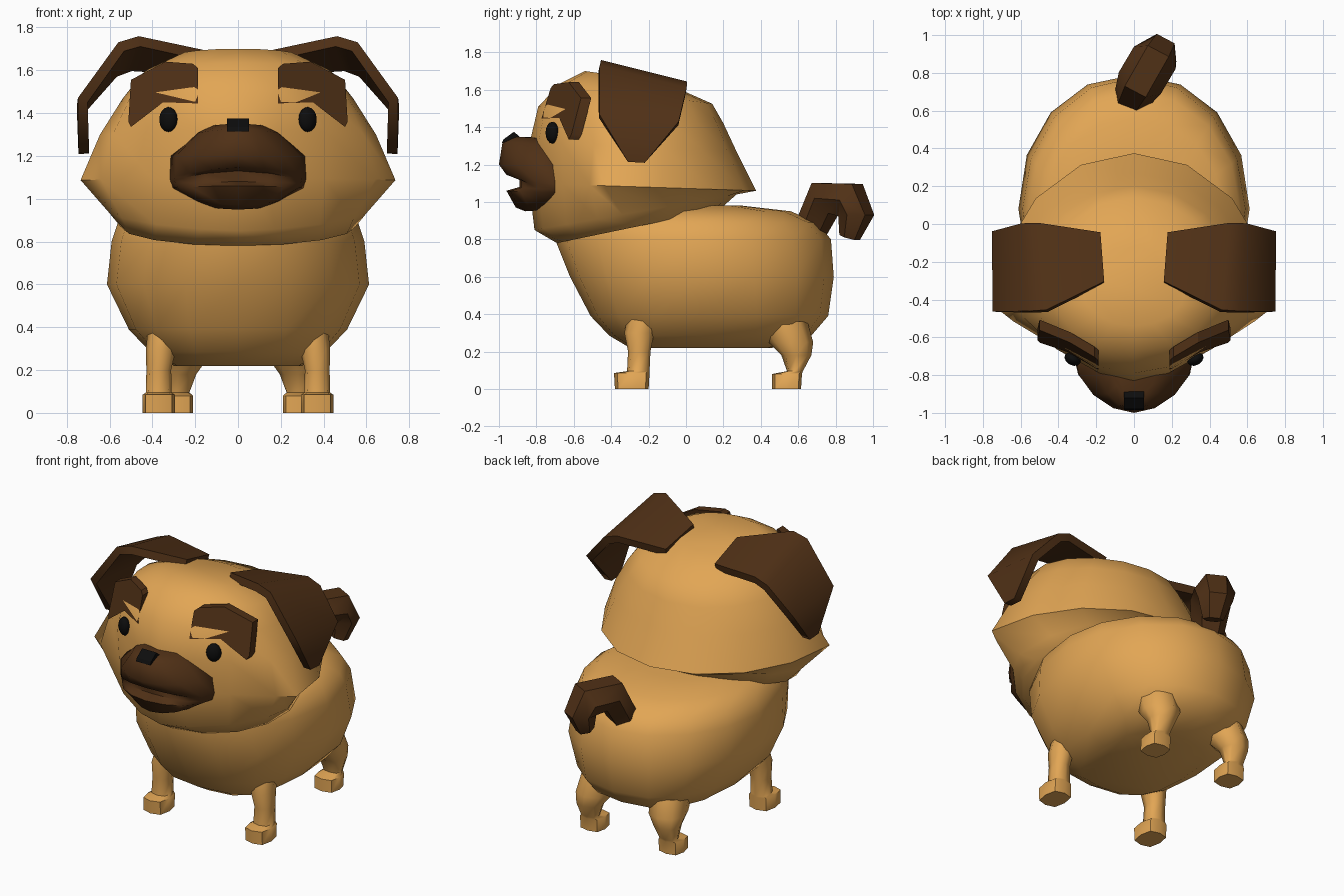
import bpy, bmesh, math
from mathutils import Matrix, Vector

if "Cube" in bpy.data.objects:
    bpy.data.objects.remove(bpy.data.objects["Cube"])


def material(name, rgb):
    m = bpy.data.materials.new(name)
    m.diffuse_color = (*rgb, 1)
    m.use_nodes = True
    m.node_tree.nodes["Principled BSDF"].inputs["Base Color"].default_value = m.diffuse_color
    return m


TAN = material("tan_fur", (0.76, 0.38, 0.09))
BROWN = material("dark_fur", (0.08, 0.03, 0.008))
BLACK = material("black", (0.004, 0.004, 0.004))


def finish(name, bm, mat, angle=60, solid=0):
    """Turn a bmesh into a shaded, coloured object."""
    bmesh.ops.recalc_face_normals(bm, faces=bm.faces)
    me = bpy.data.meshes.new(name)
    bm.to_mesh(me)
    bm.free()
    me.materials.append(mat)
    ob = bpy.data.objects.new(name, me)
    bpy.context.collection.objects.link(ob)
    bpy.ops.object.select_all(action='DESELECT')
    ob.select_set(True)
    bpy.context.view_layer.objects.active = ob
    if solid:
        mod = ob.modifiers.new("thickness", 'SOLIDIFY')
        mod.thickness, mod.offset = solid, 0
        bpy.ops.object.modifier_apply(modifier=mod.name)
    bpy.ops.object.shade_smooth_by_angle(angle=math.radians(angle))
    return ob


def skin(name, rings, mat, angle=60):
    """Bridge closed rings of points and cap both ends."""
    bm = bmesh.new()
    vs = [[bm.verts.new(p) for p in r] for r in rings]
    n = len(vs[0])
    for a, b in zip(vs, vs[1:]):
        for i in range(n):
            j = (i + 1) % n
            bm.faces.new((a[i], a[j], b[j], b[i]))
    bm.faces.new(vs[0])
    bm.faces.new(vs[-1])
    return finish(name, bm, mat, angle)


def oval(yf, zf, yb, zb, w, yw, n=16, cx=0, pf=1, pb=1, sag=0):
    """Oval ring, tilted from front to back, widest at yw; pf, pb below 1 are squarer."""
    pts = []
    for i in range(n):
        t = 2 * math.pi * i / n
        c, s = math.cos(t), math.sin(t)
        p = pf if s < 0 else pb
        u = math.copysign(abs(c) ** p, c)
        v = abs(s) ** p
        y = yw + (yf - yw if s < 0 else yb - yw) * v
        z = zf + (zb - zf) * (y - yf) / (yb - yf)
        pts.append((cx + w * u, y, z + sag * u * u))
    return pts


# Body: z, front y, back y, half width, squareness
body = [(0.22, -0.30, 0.46, 0.30, 0.7), (0.285, -0.41, 0.67, 0.41, 0.75),
        (0.39, -0.51, 0.76, 0.51, 0.85), (0.60, -0.62, 0.79, 0.612, 0.95),
        (0.80, -0.70, 0.775, 0.59, 1), (0.89, -0.70, 0.70, 0.56, 1),
        (0.95, -0.65, 0.56, 0.47, 1), (0.98, -0.55, 0.30, 0.3, 1)]
skin("body", [oval(f, z, b, z, w, 0.08, pf=p, pb=p) for z, f, b, w, p in body], TAN)

# Head: front y, front z, back y, back z, half width, widest y, front pointedness
head = [(-0.54, 1.70, -0.12, 1.64, 0.27, -0.36, 1), (-0.67, 1.635, 0.14, 1.525, 0.45, -0.28, 0.9),
        (-0.79, 1.51, 0.20, 1.42, 0.54, -0.30, 1.0), (-0.835, 1.32, 0.27, 1.27, 0.645, -0.36, 1.3),
        (-0.84, 1.10, 0.375, 1.06, 0.735, -0.44, 1.75), (-0.81, 0.85, 0.27, 1.04, 0.60, -0.34, 1.3),
        (-0.69, 0.78, 0.18, 0.96, 0.55, -0.25, 1)]
skin("head", [oval(*r[:6], pf=r[6]) for r in head], TAN)

# Muzzle with mouth groove: z, front y, half width, side droop, pointedness
muzzle = [(1.35, -0.92, 0.13, -0.01, 1), (1.325, -0.98, 0.2, -0.02, 1),
          (1.2, -1.0, 0.315, 0.0, 1.1), (1.145, -0.96, 0.318, -0.05, 1),
          (1.13, -0.89, 0.315, -0.05, 0.75), (1.08, -0.89, 0.31, -0.01, 0.75),
          (1.06, -0.96, 0.305, -0.01, 1), (0.97, -0.91, 0.2, 0.02, 1), (0.95, -0.86, 0.13, 0.01, 1)]
skin("muzzle", [oval(f, z, -0.66, z, w, -0.70, n=16, pf=p, sag=s)
                for z, f, w, s, p in muzzle], BROWN)

# Nose wedge
skin("nose", [[(x, -0.985, 1.315), (x, -0.975, 1.335), (x, -0.92, 1.375), (x, -0.885, 1.345)]
              for x in (-0.052, 0.052)], BLACK, 20)

# Tail: hooked hexagonal tube through centre points with radii, wider sideways
path = [((-0.01, 0.67, 0.86), 0.08), ((0.03, 0.745, 1.02), 0.10), ((0.11, 0.88, 1.01), 0.10),
        ((0.13, 0.91, 0.93), 0.085), ((0.12, 0.875, 0.81), 0.05)]
pts = [Vector(p) for p, r in path]
side = Vector((0.85, -0.45, 0)).normalized()
rings = []
for i, (p, r) in enumerate(path):
    d = (pts[min(i + 1, 4)] - pts[max(i - 1, 0)]).normalized()
    up = side.cross(d).normalized()
    rings.append([pts[i] + r * (1.25 * math.cos(k * math.pi / 3) * side
                                + 1.1 * math.sin(k * math.pi / 3) * up) for k in range(6)])
skin("tail", rings, BROWN, 50)

# Leg rings: z, front y, back y, half width, squareness, centre x
front_leg = [(0, -0.38, -0.20, 0.075, 0.6, 0.37), (0.085, -0.385, -0.195, 0.075, 0.6, 0.37),
             (0.095, -0.315, -0.195, 0.06, 0.7, 0.37), (0.2, -0.31, -0.19, 0.058, 0.8, 0.37),
             (0.3, -0.33, -0.17, 0.07, 0.9, 0.36), (0.40, -0.31, -0.13, 0.08, 1, 0.34)]
hind_leg = [(0, 0.46, 0.615, 0.075, 0.6, 0.285), (0.08, 0.46, 0.62, 0.075, 0.6, 0.285),
            (0.095, 0.54, 0.625, 0.058, 0.7, 0.285), (0.18, 0.51, 0.67, 0.085, 0.9, 0.28),
            (0.25, 0.44, 0.68, 0.12, 1, 0.265), (0.36, 0.36, 0.65, 0.12, 1, 0.25)]

# Brow outline (x, z); ear cross rows (front point, back point)
brow = [(0.187, 1.445), (0.187, 1.61), (0.21, 1.63), (0.34, 1.64),
        (0.5, 1.555), (0.512, 1.36), (0.5, 1.335), (0.35, 1.45)]
ear = [((0.16, -0.31, 1.67), (0.18, -0.05, 1.60)), ((0.46, -0.46, 1.735), (0.5, 0.0, 1.62)),
       ((0.545, -0.465, 1.71), (0.58, 0.0, 1.59)), ((0.725, -0.465, 1.46), (0.73, -0.04, 1.42)),
       ((0.72, -0.31, 1.215), (0.72, -0.22, 1.21))]

for s, tag in ((1, "right"), (-1, "left")):
    # Legs
    for nm, rows in (("front_leg", front_leg), ("hind_leg", hind_leg)):
        skin(f"{nm}_{tag}", [oval(f, z, b, z, w, (f + b) / 2, n=8, cx=s * cx, pf=p, pb=p)
                             for z, f, b, w, p, cx in rows], TAN)
    # Brow slab lying on the sloped forehead
    skin(f"brow_{tag}", [[(s * x, -1.313 + 0.57 * x + 0.3 * z + d, z) for x, z in brow]
                         for d in (0, 0.055)], BROWN, 30)
    # Folded ear flap
    bm = bmesh.new()
    grid = [[bm.verts.new((s * x, y, z)) for x, y, z in row] for row in ear]
    for a, b in zip(grid, grid[1:]):
        bm.faces.new((a[0], a[1], b[1], b[0]))
    finish(f"ear_{tag}", bm, BROWN, 60, solid=0.05)
    # Eye
    bm = bmesh.new()
    bmesh.ops.create_uvsphere(bm, u_segments=12, v_segments=8, radius=1)
    bmesh.ops.transform(bm, verts=bm.verts, matrix=Matrix.Translation((s * 0.325, -0.715, 1.37))
                        @ Matrix.Rotation(s * 0.5, 4, 'Z') @ Matrix.Diagonal((0.046, 0.033, 0.058, 1)))
    finish(f"eye_{tag}", bm, BLACK, 60)
